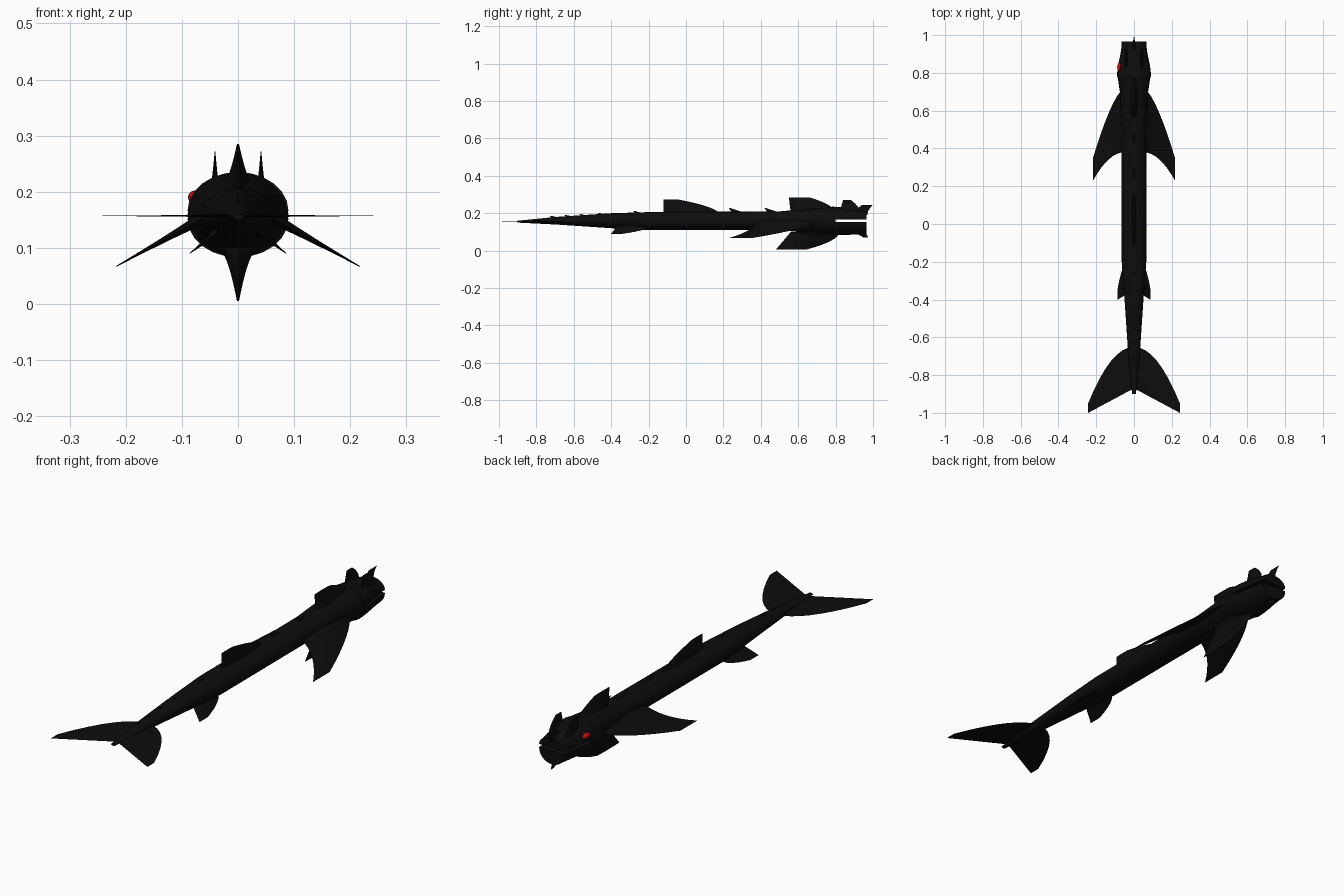
import bpy, bmesh, math
from mathutils import Vector

cube = bpy.data.objects.get("Cube")
if cube:
    bpy.data.objects.remove(cube)


def material(name, color):
    mat = bpy.data.materials.new(name)
    mat.use_nodes = True
    mat.diffuse_color = color
    mat.node_tree.nodes["Principled BSDF"].inputs["Base Color"].default_value = color
    return mat


def mix(start, end, amount):
    return start + (end - start) * amount


def finish(bm, name, mat):
    bmesh.ops.recalc_face_normals(bm, faces=bm.faces)
    mesh = bpy.data.meshes.new(name)
    bm.to_mesh(mesh)
    bm.free()
    mesh.materials.append(mat)
    part = bpy.data.objects.new(name, mesh)
    bpy.context.collection.objects.link(part)
    bpy.ops.object.select_all(action="DESELECT")
    part.select_set(True)
    bpy.context.view_layer.objects.active = part
    bpy.ops.object.shade_smooth_by_angle(angle=math.radians(40))


def loft(name, rings):
    """Skin a list of equal-length point rings and cap both ends."""
    bm = bmesh.new()
    loops = [[bm.verts.new(point) for point in ring] for ring in rings]
    for near, far in zip(loops, loops[1:]):
        for i in range(len(near)):
            bm.faces.new((near[i - 1], near[i], far[i], far[i - 1]))
    bm.faces.new(loops[0])
    bm.faces.new(loops[-1])
    finish(bm, name, black)


def ellipse_ring(y, half_width, bottom, top, count=20):
    """Upright elliptical cross-section of the body."""
    ring = []
    for i in range(count):
        angle = math.tau * i / count
        height = (1 + math.sin(angle)) / 2
        ring.append((half_width * math.cos(angle), y, mix(bottom, top, height)))
    return ring


def jaw(name, mouth, outer, snout, steps=6, count=12):
    """Half-round jaw narrowing from the cheeks to the snout."""
    rings = []
    for step in range(steps + 1):
        t = step / steps
        half_width = mix(0.065, 0.09, (1 + math.cos(math.pi * t)) / 2)
        depth = mix(outer, snout, t * t) - mouth
        angles = [math.pi * i / count for i in range(count + 1)]
        rings.append([(half_width * math.cos(a), mix(0.78, 0.965, t),
                       mouth + depth * math.sin(a)) for a in angles])
    loft(name, rings)


def fin(name, root, tip, thickness, axis, lead=2, trail=1, steps=8, count=10):
    """Thin blade: root and tip are front and back points of the chord."""
    root_front, root_back, tip_front, tip_back = map(Vector, root + tip)
    rings = []
    for step in range(steps + 1):
        t = step / steps
        front = mix(root_front, tip_front, t)
        back = mix(root_back, tip_back, t)
        front.y = mix(root_front.y, tip_front.y, t ** lead)
        back.y = mix(root_back.y, tip_back.y, t ** trail)
        half = axis * thickness * mix(1, 0.05, t ** 0.5)
        ring = []
        for i in range(count):
            angle = math.tau * i / count
            ring.append(mix(front, back, (1 - math.cos(angle)) / 2) + half * math.sin(angle))
        rings.append(ring)
    loft(name, rings)


def upright(name, front, back, base, tip_front, tip_back, top, thickness, x=0, lead=2):
    """Vertical fin standing on the centre line or beside it."""
    fin(name, [(x, front, base), (x, back, base)],
        [(x, tip_front, top), (x, tip_back, top)], thickness, Vector((1, 0, 0)), lead)


black = material("black skin", (0.004, 0.004, 0.004, 1))
red = material("red eye", (0.6, 0.004, 0.004, 1))

# Body from tail stock to the back of the mouth
loft("body", [ellipse_ring(*station) for station in (
    (-0.9, 0.01, 0.15, 0.16), (-0.7, 0.03, 0.14, 0.18), (-0.4, 0.05, 0.12, 0.2),
    (-0.2, 0.065, 0.11, 0.206), (0.5, 0.065, 0.11, 0.21), (0.7, 0.075, 0.09, 0.228),
    (0.8, 0.09, 0.083, 0.235))])

# Jaws with a thin open mouth
jaw("upper_jaw", mouth=0.166, outer=0.235, snout=0.21)
jaw("lower_jaw", mouth=0.152, outer=0.083, snout=0.09)

# Snout crest and chin fin
upright("snout_crest", 0.97, 0.88, 0.19, 1, 0.94, 0.245, 0.025)
upright("chin_fin", 0.96, 0.86, 0.12, 0.975, 0.95, 0.07, 0.02)

# Large fins along the centre line
upright("dorsal_fin", 0.8, 0.56, 0.2, 0.66, 0.55, 0.285, 0.04)
upright("ventral_fin", 0.82, 0.56, 0.1, 0.64, 0.48, 0.005, 0.04)
upright("mid_back_fin", 0.18, -0.12, 0.19, -0.04, -0.12, 0.273, 0.02)

# Small swept spines that shrink towards the tail
for y in (0.42, 0.23, -0.28, -0.47, -0.57, -0.65, -0.73):
    behind = min(y, 0)
    base = 0.2 + behind / 25
    upright("back_spine", y + 0.1, y + 0.02, base - 0.003, y + 0.01, y,
            base + 0.027 + behind / 60, 0.012, lead=1)

for side, label in ((1, "left"), (-1, "right")):
    slope = Vector((side, 0, 2)).normalized()
    # Brow horns
    upright(label + "_horn", 0.93, 0.82, 0.2, 0.88, 0.84, 0.272, 0.013, x=side * 0.041)
    # Drooping swept pectoral fins
    fin(label + "_pectoral_fin", [(side * 0.05, 0.72, 0.16), (side * 0.05, 0.38, 0.16)],
        [(side * 0.217, 0.35, 0.067), (side * 0.217, 0.23, 0.067)],
        0.016, slope, lead=1.5, trail=2)
    # Small pelvic fins
    fin(label + "_pelvic_fin", [(side * 0.035, -0.2, 0.13), (side * 0.035, -0.37, 0.13)],
        [(side * 0.086, -0.34, 0.09), (side * 0.086, -0.4, 0.09)], 0.012, slope)
    # Flat horizontal fluke halves
    fin(label + "_tail_fluke", [(0, -0.65, 0.157), (0, -0.87, 0.157)],
        [(side * 0.243, -0.95, 0.157), (side * 0.243, -1, 0.157)],
        0.004, Vector((0, 0, 1)))

# Single red eye on the right of the head
bm = bmesh.new()
bmesh.ops.create_uvsphere(bm, u_segments=16, v_segments=10, radius=0.012)
for vert in bm.verts:
    vert.co.y *= 2
    vert.co += Vector((-0.077, 0.83, 0.19))
finish(bm, "right_eye", red)
